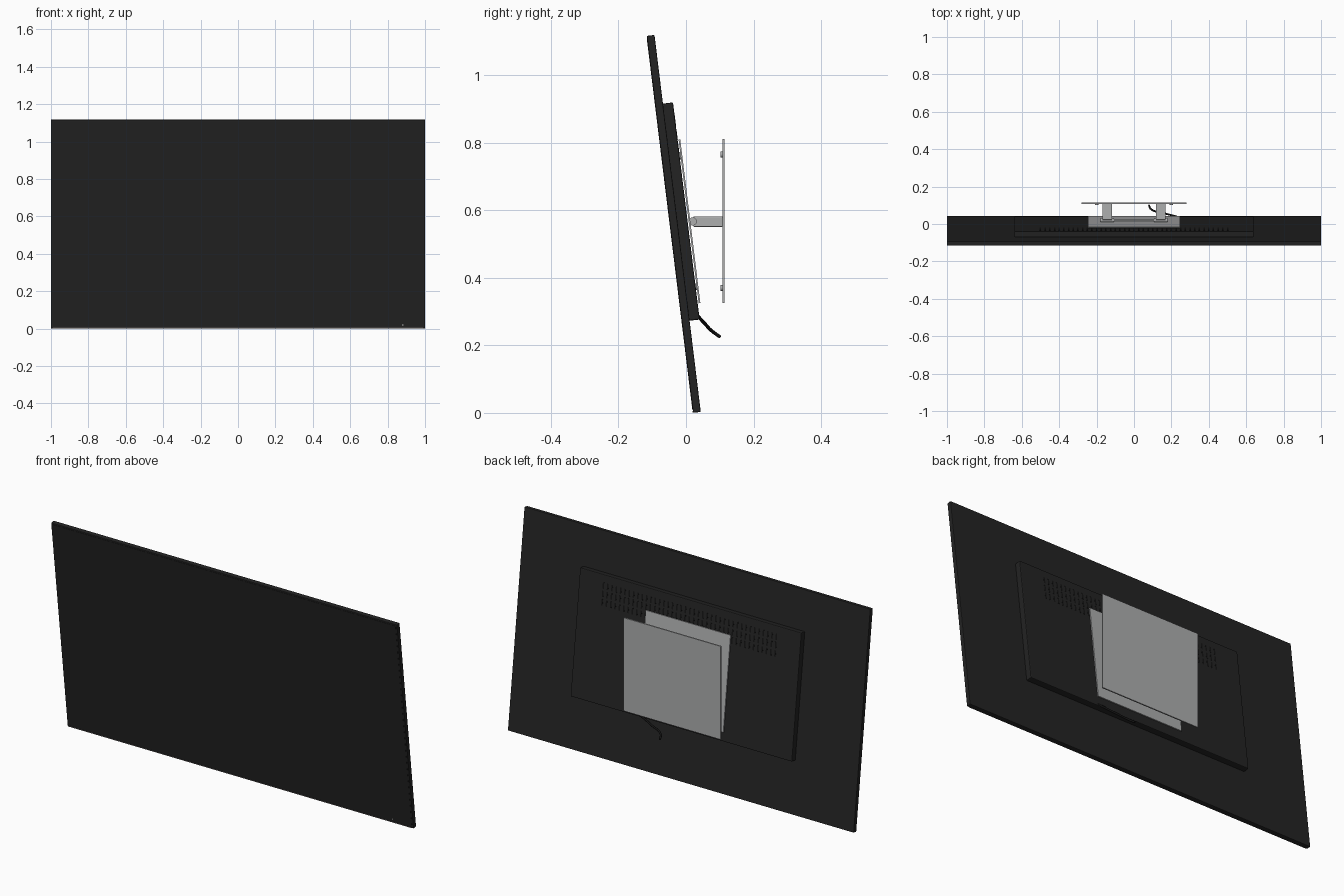
import bpy, bmesh, math
from mathutils import Matrix, Vector

if "Cube" in bpy.data.objects:
    bpy.data.objects.remove(bpy.data.objects["Cube"])


def mat(name, r, g, b):
    m = bpy.data.materials.new(name)
    m.diffuse_color = (r, g, b, 1)
    m.use_nodes = True
    m.node_tree.nodes["Principled BSDF"].inputs["Base Color"].default_value = m.diffuse_color
    return m


CASE = mat("charcoal plastic", 0.017, 0.017, 0.017)
SCREEN = mat("dark glass", 0.0165, 0.0165, 0.0165)
BLACK = mat("black rubber", 0.007, 0.007, 0.007)
METAL = mat("grey metal", 0.42, 0.425, 0.43)
TRIM = mat("dim trim", 0.12, 0.11, 0.11)
LIGHT = mat("indicator white", 0.6, 0.6, 0.6)

# Frame of the tilted display: origin at its lower front edge
TILT = Matrix.Translation((0, 0.02, 0)) @ Matrix.Rotation(math.radians(7), 4, 'X')
FLAT = Matrix.Identity(4)


def finish(name, bm, material, frame):
    me = bpy.data.meshes.new(name)
    bm.to_mesh(me)
    bm.free()
    me.materials.append(material)
    ob = bpy.data.objects.new(name, me)
    ob.matrix_world = frame
    bpy.context.collection.objects.link(ob)
    return ob


def add_box(bm, x, y, z):
    """Box from (min, max) pairs along each axis."""
    lo, hi = Vector((x[0], y[0], z[0])), Vector((x[1], y[1], z[1]))
    m = Matrix.Translation((lo + hi) / 2) @ Matrix.Diagonal((*(hi - lo), 1))
    bmesh.ops.create_cube(bm, size=1, matrix=m)


def box(name, x, y, z, material, frame=FLAT, bevel=0):
    bm = bmesh.new()
    add_box(bm, x, y, z)
    ob = finish(name, bm, material, frame)
    if bevel:
        b = ob.modifiers.new("rounded edges", 'BEVEL')
        b.width, b.segments = bevel, 2
    return ob


def rod(name, centre, radius, length, axis, material, frame=FLAT, sides=16):
    bm = bmesh.new()
    turn = Matrix.Rotation(math.pi / 2, 4, 'Y' if axis == 'X' else 'X')
    bmesh.ops.create_cone(bm, cap_ends=True, segments=sides, radius1=radius,
                          radius2=radius, depth=length,
                          matrix=Matrix.Translation(centre) @ turn)
    for f in bm.faces:
        f.smooth = len(f.verts) == 4
    return finish(name, bm, material, frame)


# Display panel, screen glass, lower trim and indicator
box("display_case", (-1, 1), (0.001, 0.024), (0, 1.125), CASE, TILT, 0.003)
box("screen", (-0.992, 0.992), (0, 0.003), (0.012, 1.117), SCREEN, TILT)
box("lower_trim", (-0.99, 0.99), (0, 0.003), (0.001, 0.005), TRIM, TILT)
box("indicator", (0.878, 0.884), (-0.0005, 0.002), (0.018, 0.022), LIGHT, TILT)

# Electronics housing on the back
box("rear_housing", (-0.64, 0.64), (0.022, 0.054), (0.272, 0.92), CASE, TILT, 0.004)

# Rows of ventilation slots
bm = bmesh.new()
for row in range(3):
    for i in range(41):
        x = -0.5 + i * 0.025
        z = 0.765 + row * 0.042
        add_box(bm, (x - 0.004, x + 0.004), (0.053, 0.0545), (z, z + 0.032))
finish("vent_slots", bm, BLACK, TILT)

# Tilting plate bolted to the housing
box("tilt_plate", (-0.245, 0.245), (0.057, 0.062), (0.32, 0.809), METAL, TILT)
for sx in (-1, 1):
    for z in (0.37, 0.76):
        rod("tilt_spacer", (sx * 0.2, 0.0555, z), 0.01, 0.005, 'Y', METAL, TILT, 12)

# Fixed wall plate with its bolts
box("wall_plate", (-0.28, 0.28), (0.108, 0.1145), (0.325, 0.812), METAL)
for sx in (-1, 1):
    for z in (0.37, 0.765):
        rod("wall_bolt", (sx * 0.2, 0.105, z), 0.009, 0.007, 'Y', METAL, FLAT, 12)

# Arms and hinge between the two plates
for sx in (-1, 1):
    box("mount_arm", (sx * 0.143 - 0.026, sx * 0.143 + 0.026), (0.022, 0.109),
        (0.551, 0.582), METAL, FLAT, 0.003)
    rod("hinge_knuckle", (sx * 0.143, 0.02, 0.567), 0.012, 0.07, 'X', METAL)
rod("hinge_rod", (0, 0.02, 0.567), 0.005, 0.36, 'X', METAL)

# Power cable hanging from the lower edge of the housing
curve = bpy.data.curves.new("power_cable", 'CURVE')
curve.dimensions = '3D'
curve.bevel_depth = 0.005
curve.bevel_resolution = 2
curve.use_fill_caps = True
sp = curve.splines.new('BEZIER')
path = [(0.25, 0.034, 0.288), (0.16, 0.058, 0.262), (0.09, 0.08, 0.24), (0.08, 0.101, 0.225)]
sp.bezier_points.add(len(path) - 1)
for p, co in zip(sp.bezier_points, path):
    p.co = co
    p.handle_left_type = p.handle_right_type = 'AUTO'
curve.materials.append(BLACK)
bpy.context.collection.objects.link(bpy.data.objects.new("power_cable", curve))
